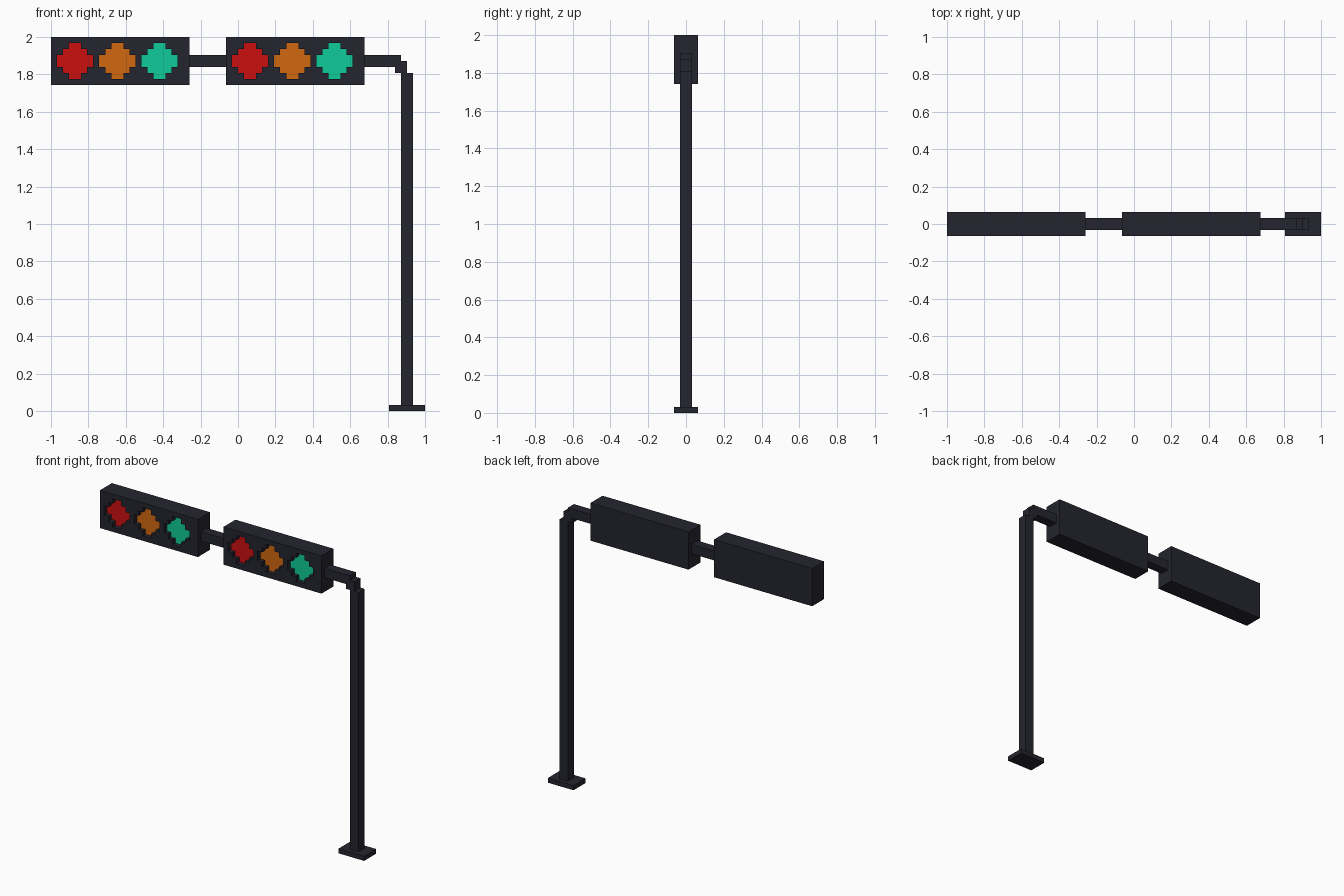
import bpy, bmesh
from mathutils import Vector

if "Cube" in bpy.data.objects:
    bpy.data.objects.remove(bpy.data.objects["Cube"], do_unlink=True)

U = 2 / 62  # one block


def material(name, rgb):
    m = bpy.data.materials.new(name)
    m.use_nodes = True
    m.diffuse_color = (*rgb, 1)
    m.node_tree.nodes["Principled BSDF"].inputs["Base Color"].default_value = (*rgb, 1)
    return m


DARK = material("dark metal", (0.018, 0.018, 0.029))
LAMPS = [material("red lamp", (0.60, 0.005, 0.005)),
         material("amber lamp", (0.64, 0.14, 0.005)),
         material("green lamp", (0.005, 0.60, 0.32))]


def place(x, y, z):
    """Block coordinates to world position."""
    return Vector((x * U - 1, y * U, z * U))


def add_object(name, bm, mats):
    bmesh.ops.recalc_face_normals(bm, faces=bm.faces)
    me = bpy.data.meshes.new(name)
    bm.to_mesh(me)
    bm.free()
    for m in mats:
        me.materials.append(m)
    ob = bpy.data.objects.new(name, me)
    bpy.context.collection.objects.link(ob)
    return ob


def box(name, x, y, z):
    """Box between block ranges."""
    bm = bmesh.new()
    bmesh.ops.create_cube(bm, size=1)
    for v in bm.verts:
        v.co = place(*(r[0] if c < 0 else r[1] for c, r in zip(v.co, (x, y, z))))
    add_object(name, bm, [DARK])


def lamp_at(x, z):
    """Lamp index of a front cell, or None; lamps are stepped discs six blocks wide."""
    for i in range(3):
        if abs(x - (4 + 7 * i)) + abs(z - 4) < 3.5:
            return i
    return None


def signal_head(name, x0, width=23, height=8):
    bm = bmesh.new()
    # front grid of cells
    verts = [[bm.verts.new((x, -2, z)) for z in range(height + 1)] for x in range(width + 1)]
    cells = [bm.faces.new((verts[x][z], verts[x + 1][z], verts[x + 1][z + 1], verts[x][z + 1]))
             for x in range(width) for z in range(height)]
    # lamp cells sunk one block into the front
    for i in range(3):
        group = []
        for f in cells:
            if f.is_valid:
                c = f.calc_center_median()
                if lamp_at(c.x, c.z) == i:
                    group.append(f)
        rim = {e for f in group for e in f.edges if sum(g in group for g in e.link_faces) == 1}
        walls = bmesh.ops.extrude_edge_only(bm, edges=list(rim))["geom"]
        sunk = {}
        for e in rim:
            for v in e.verts:
                sunk[v] = None
        for v in [g for g in walls if isinstance(g, bmesh.types.BMVert)]:
            v.co.y = -1
        for f in group:
            corners = [bm.verts.new((v.co.x, -1, v.co.z)) for v in f.verts]
            bm.faces.new(corners).material_index = i + 1
        bmesh.ops.delete(bm, geom=group, context='FACES')
    bmesh.ops.remove_doubles(bm, verts=bm.verts, dist=0.01)
    # sides and back
    outer = [e for e in bm.edges if e.is_boundary]
    new = bmesh.ops.extrude_edge_only(bm, edges=outer)["geom"]
    for v in [g for g in new if isinstance(g, bmesh.types.BMVert)]:
        v.co.y = 2
    bmesh.ops.holes_fill(bm, edges=[g for g in new if isinstance(g, bmesh.types.BMEdge)], sides=0)
    for v in bm.verts:
        v.co = place(v.co.x + x0, v.co.y, v.co.z + 54)
    add_object(name, bm, [DARK] + LAMPS)


# Post
box("base_plate", (56, 62), (-2, 2), (0, 1))
box("post", (58, 60), (-1, 1), (1, 56))
box("post_elbow", (57, 59), (-1, 1), (56, 58))

# Arm
box("inner_arm", (52, 58), (-1, 1), (57, 59))
box("outer_arm", (23, 29), (-1, 1), (57, 59))

# Signal heads
signal_head("outer_signal_head", 0)
signal_head("inner_signal_head", 29)
